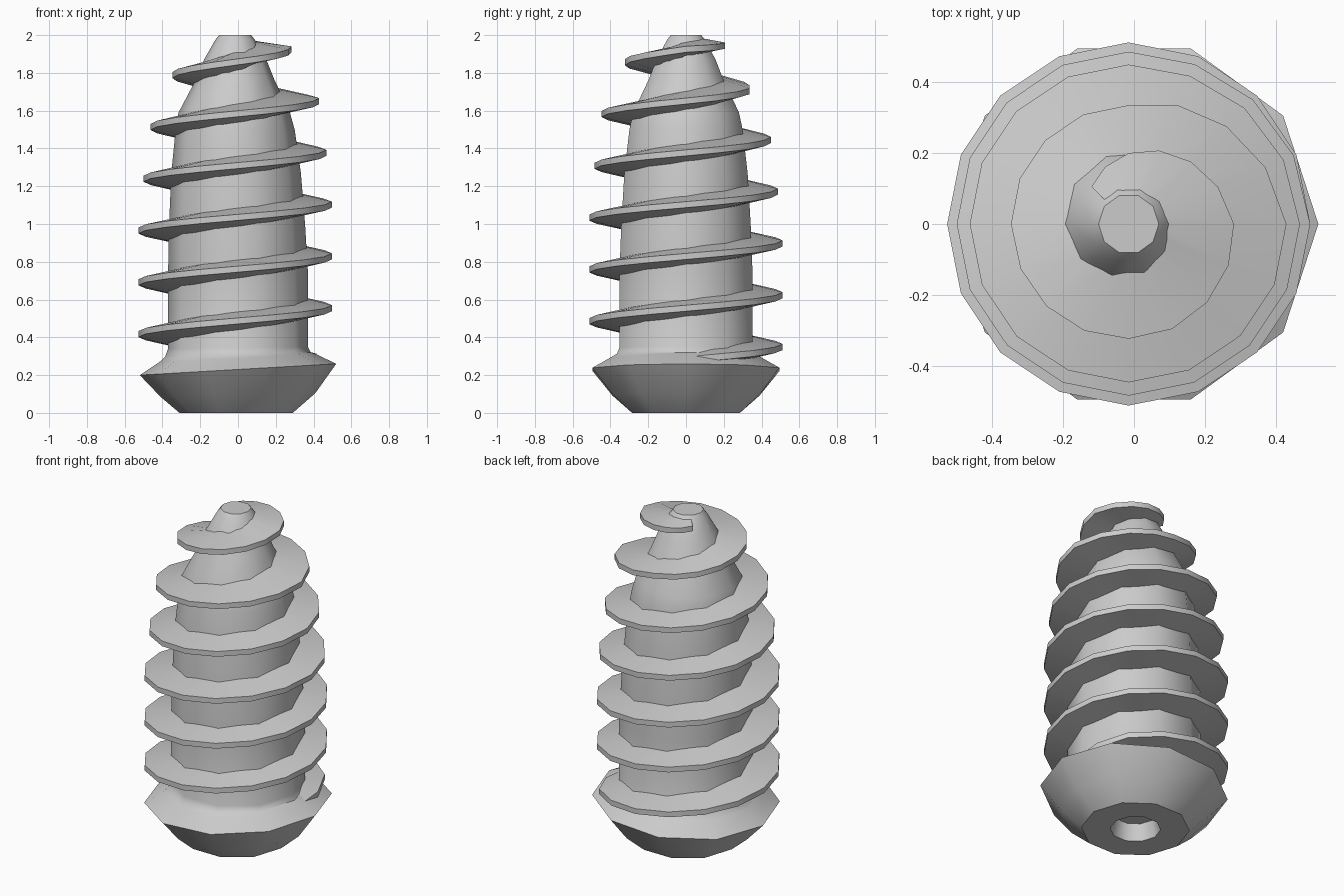
import bpy, bmesh, math

if "Cube" in bpy.data.objects:
    bpy.data.objects.remove(bpy.data.objects["Cube"])


def interp(table, t):
    """Piecewise linear lookup in a list of (t, value)."""
    if t <= table[0][0]:
        return table[0][1]
    for (a, va), (b, vb) in zip(table, table[1:]):
        if t <= b:
            return va + (vb - va) * (t - a) / (b - a)
    return table[-1][1]


def skin(name, rings, close_ring, close_start, close_end, angle):
    """Join successive rings of points with quads and make an object."""
    bm = bmesh.new()
    rows = [[bm.verts.new(p) for p in ring] for ring in rings]
    n = len(rows[0])
    for a, b in zip(rows, rows[1:]):
        for i in range(n if close_ring else n - 1):
            j = (i + 1) % n
            bm.faces.new((a[i], a[j], b[j], b[i]))
    if close_start:
        bm.faces.new(rows[0][::-1])
    if close_end:
        bm.faces.new(rows[-1])
    bmesh.ops.recalc_face_normals(bm, faces=bm.faces[:])
    me = bpy.data.meshes.new(name)
    bm.to_mesh(me)
    bm.free()
    ob = bpy.data.objects.new(name, me)
    bpy.context.collection.objects.link(ob)
    bpy.context.view_layer.objects.active = ob
    ob.select_set(True)
    bpy.ops.object.shade_smooth_by_angle(angle=math.radians(angle))
    ob.select_set(False)
    return ob


# Head and shank: ten-sided lathe (radius, z, tilt of the ring, x shift)
profile = [
    (0.12, 0.10, 0, -0.01), (0.14, 0.0, 0, -0.01), (0.30, 0.0, 0, -0.01),
    (0.41, 0.095, 0.01, 0), (0.52, 0.23, 0.03, 0), (0.415, 0.29, 0.02, 0),
    (0.385, 0.31, 0.01, 0), (0.37, 0.345, 0.005, 0), (0.37, 0.75, 0, 0),
    (0.36, 1.0, 0, -0.005), (0.343, 1.27, 0, -0.01), (0.315, 1.5, 0, -0.015),
    (0.295, 1.59, 0, -0.02), (0.205, 1.77, 0, -0.015),
    (0.165, 1.87, 0, -0.015), (0.105, 1.975, 0, -0.015),
    (0.085, 2.0, 0, -0.015),
]
rings = []
for r, z, tilt, dx in profile:
    rings.append([(dx + r * math.cos(k * math.tau / 10),
                   r * math.sin(k * math.tau / 10),
                   z + tilt * math.cos(k * math.tau / 10)) for k in range(10)])
skin("head_and_shank", rings, True, True, True, 40)

# Thread: tapered blade swept along a sixteen-step helix
outer = [(0, 0.43), (0.12, 0.50), (0.25, 0.512), (3.0, 0.512), (3.2, 0.486),
         (4.0, 0.483), (4.2, 0.450), (5.0, 0.445), (5.25, 0.335),
         (5.5, 0.332), (5.8, 0.322), (6.0, 0.297), (6.25, 0.20), (6.42, 0.13)]
height = [(0, 0.28), (6.0, 1.925), (6.2, 1.945), (6.42, 1.95)]
core = [(p[1], p[0] - 0.035) for p in profile[8:]]
steps = 16
sections = []
for k in range(int(6.42 * steps) + 1):
    t = k / steps
    a = t * math.tau
    z = interp(height, t)
    r_out = interp(outer, t)
    r_in = max(0.03, interp(core, z) - 0.02)
    r_in = min(r_in, r_out - 0.03)
    h = 0.055 if t < 5.8 else 0.04
    section = [(r_in, -h), (r_out, -0.016), (r_out, 0.016), (r_in, h)]
    sections.append([(-0.015 + r * math.cos(a), r * math.sin(a), z + dz)
                     for r, dz in section])
skin("thread", sections, True, True, True, 32)
